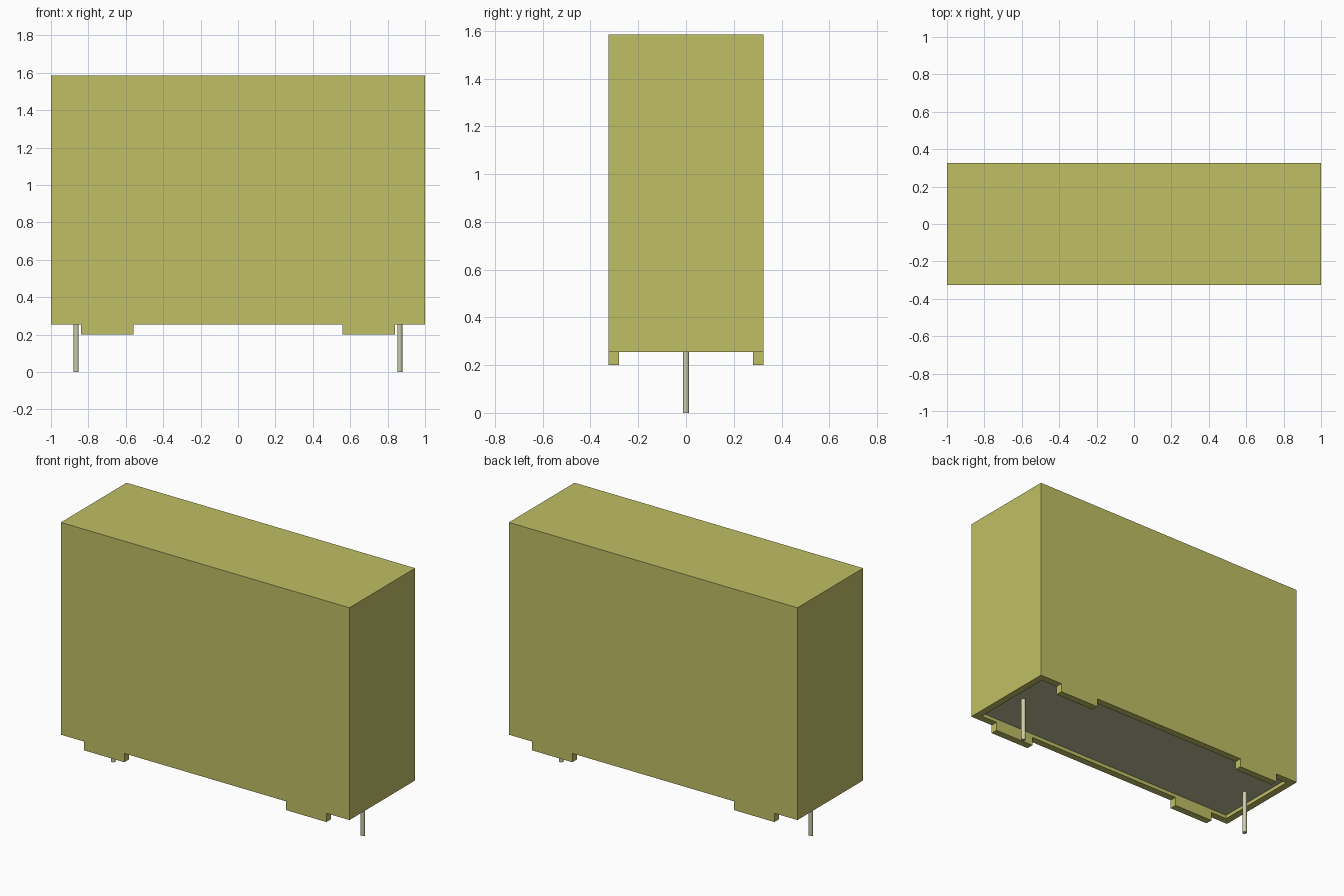
import bpy
import bmesh

old = bpy.data.objects.get("Cube")
if old:
    bpy.data.objects.remove(old, do_unlink=True)

HALF_X, HALF_Y = 1.0, 0.325
BASE, TOP, FOOT = 0.255, 1.585, 0.20
WALL, FILL_Z = 0.045, 0.278


def material(name, rgb):
    mat = bpy.data.materials.new(name)
    mat.use_nodes = True
    colour = (*rgb, 1.0)
    mat.diffuse_color = colour
    bsdf = next(n for n in mat.node_tree.nodes if n.type == "BSDF_PRINCIPLED")
    bsdf.inputs["Base Color"].default_value = colour
    return mat


def box(name, low, high, mat):
    bpy.ops.mesh.primitive_cube_add(
        size=1, location=[(a + b) / 2 for a, b in zip(low, high)])
    obj = bpy.context.object
    obj.name = name
    obj.scale = [b - a for a, b in zip(low, high)]
    bpy.ops.object.transform_apply(location=True, rotation=False, scale=True)
    obj.data.materials.append(mat)
    return obj


yellow = material("olive yellow plastic", (0.53, 0.52, 0.13))
resin = material("grey potting resin", (0.50, 0.50, 0.32))
metal = material("tinned wire", (0.60, 0.60, 0.40))

# Casing: front outline with two feet, extruded through the depth
half = [(HALF_X, TOP), (HALF_X, BASE), (0.84, BASE), (0.84, FOOT),
        (0.56, FOOT), (0.56, BASE)]
outline = half + [(-x, z) for x, z in reversed(half)]
bm = bmesh.new()
face = bm.faces.new([bm.verts.new((x, -HALF_Y, z)) for x, z in outline])
ext = bmesh.ops.extrude_face_region(bm, geom=[face])
moved = [g for g in ext["geom"] if isinstance(g, bmesh.types.BMVert)]
bmesh.ops.translate(bm, verts=moved, vec=(0, 2 * HALF_Y, 0))
bmesh.ops.recalc_face_normals(bm, faces=bm.faces)
mesh = bpy.data.meshes.new("casing")
bm.to_mesh(mesh)
bm.free()
mesh.materials.append(yellow)
casing = bpy.data.objects.new("casing", mesh)
bpy.context.collection.objects.link(casing)

# Hollow underside, which also splits the feet into front and back pairs
ix, iy = HALF_X - WALL, HALF_Y - WALL
cutter = box("recess_cutter", (-ix, -iy, 0), (ix, iy, FILL_Z + 0.02), yellow)
cut = casing.modifiers.new("recess", "BOOLEAN")
cut.operation = "DIFFERENCE"
cut.solver = "EXACT"
cut.object = cutter
bpy.ops.object.select_all(action="DESELECT")
bpy.context.view_layer.objects.active = casing
casing.select_set(True)
bpy.ops.object.modifier_apply(modifier=cut.name)
bpy.data.objects.remove(cutter, do_unlink=True)

# Resin filling inside the recess
box("resin_fill", (-ix, -iy, FILL_Z), (ix, iy, FILL_Z + 0.02), resin)

# Wire leads
for side, x in (("left", 0.865), ("right", -0.865)):
    height = FILL_Z + 0.01
    bpy.ops.mesh.primitive_cylinder_add(
        vertices=16, radius=0.0135, depth=height, location=(x, 0, height / 2))
    lead = bpy.context.object
    lead.name = side + "_lead"
    lead.data.materials.append(metal)
    bpy.ops.object.shade_smooth_by_angle()
